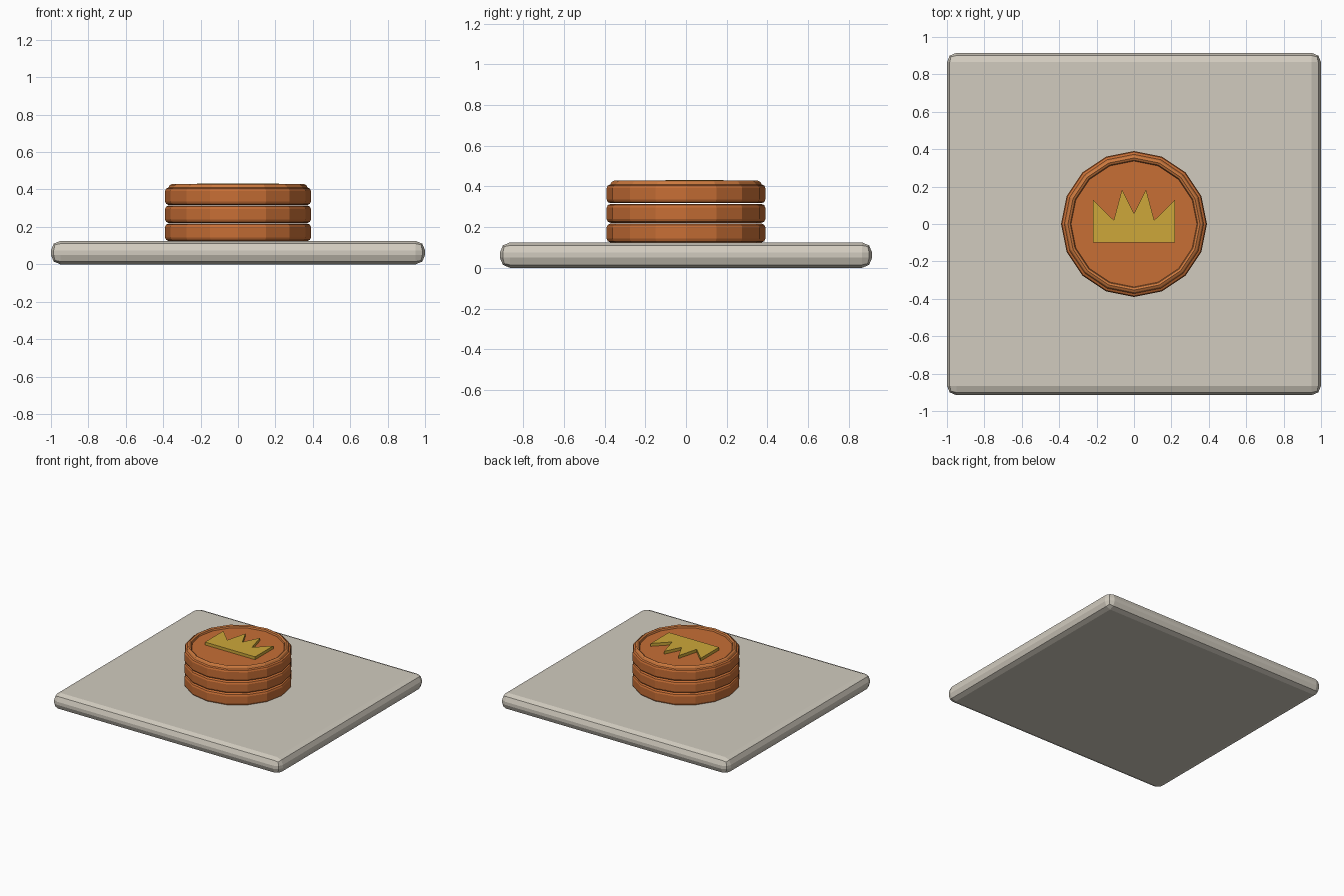
import bpy, bmesh, math

if "Cube" in bpy.data.objects:
    bpy.data.objects.remove(bpy.data.objects["Cube"])


def material(name, rgb):
    m = bpy.data.materials.new(name)
    m.diffuse_color = (*rgb, 1)
    m.use_nodes = True
    m.node_tree.nodes["Principled BSDF"].inputs["Base Color"].default_value = m.diffuse_color
    return m


STONE = material("warm_grey", (0.64, 0.60, 0.52))
COPPER = material("copper_orange", (0.57, 0.157, 0.036))
RIM = material("light_copper", (0.60, 0.19, 0.048))
GOLD = material("gold", (0.61, 0.39, 0.042))


def make(name, bm, mat, bevel=0.0, segments=2):
    """Turn a bmesh into a flat shaded object with an optional rounded edge."""
    bmesh.ops.recalc_face_normals(bm, faces=bm.faces)
    mesh = bpy.data.meshes.new(name)
    bm.to_mesh(mesh)
    bm.free()
    mesh.materials.append(mat)
    ob = bpy.data.objects.new(name, mesh)
    bpy.context.collection.objects.link(ob)
    if bevel:
        mod = ob.modifiers.new("round_edges", 'BEVEL')
        mod.width, mod.segments = bevel, segments
        mod.limit_method = 'ANGLE'
        mod.angle_limit = math.radians(40)
    return ob


def lathe(name, profile, mat, sides=16, closed=False):
    """Revolve (radius, z) points about z, capping the ends unless closed."""
    bm = bmesh.new()
    rings = [[bm.verts.new((r * math.cos(2 * math.pi * i / sides),
                            r * math.sin(2 * math.pi * i / sides), z))
              for i in range(sides)] for r, z in profile]
    pairs = list(zip(rings, rings[1:]))
    if closed:
        pairs.append((rings[-1], rings[0]))
    for a, b in pairs:
        for i in range(sides):
            j = (i + 1) % sides
            bm.faces.new((a[i], a[j], b[j], b[i]))
    if not closed:
        bm.faces.new(rings[0])
        bm.faces.new(rings[-1])
    return make(name, bm, mat)


# Base slab with rounded edges
bm = bmesh.new()
bmesh.ops.create_cube(bm, size=1)
for v in bm.verts:
    v.co = (v.co.x * 2.0, v.co.y * 1.83, (v.co.z + 0.5) * 0.125)
make("base_slab", bm, STONE, bevel=0.05)

# Stack of three sixteen-sided coins
R, H, B = 0.39, 0.092, 0.018
for k in range(3):
    z = 0.125 + k * 0.0965
    profile = [(R - B, z), (R - 0.3 * B, z + 0.3 * B), (R, z + B),
               (R, z + H - B), (R - 0.3 * B, z + H - 0.3 * B), (R - B, z + H)]
    lathe(f"coin_{k + 1}", profile, COPPER)

# Raised rim on the top coin
lathe("coin_rim", [(0.375, 0.405), (0.365, 0.423), (0.353, 0.429),
                   (0.341, 0.423), (0.335, 0.405)], RIM, closed=True)

# Crown emblem: mirrored outline, extruded upward
half = [(0.22, -0.10), (0.22, 0.13), (0.108, 0.02), (0.064, 0.185)]
outline = half + [(0, 0.055)] + [(-x, y) for x, y in reversed(half)]
bm = bmesh.new()
face = bm.faces.new([bm.verts.new((x, y, 0.405)) for x, y in outline])
top = bmesh.ops.extrude_face_region(bm, geom=[face], use_keep_orig=True)
for v in top["geom"]:
    if isinstance(v, bmesh.types.BMVert):
        v.co.z = 0.433
make("crown_emblem", bm, GOLD)
